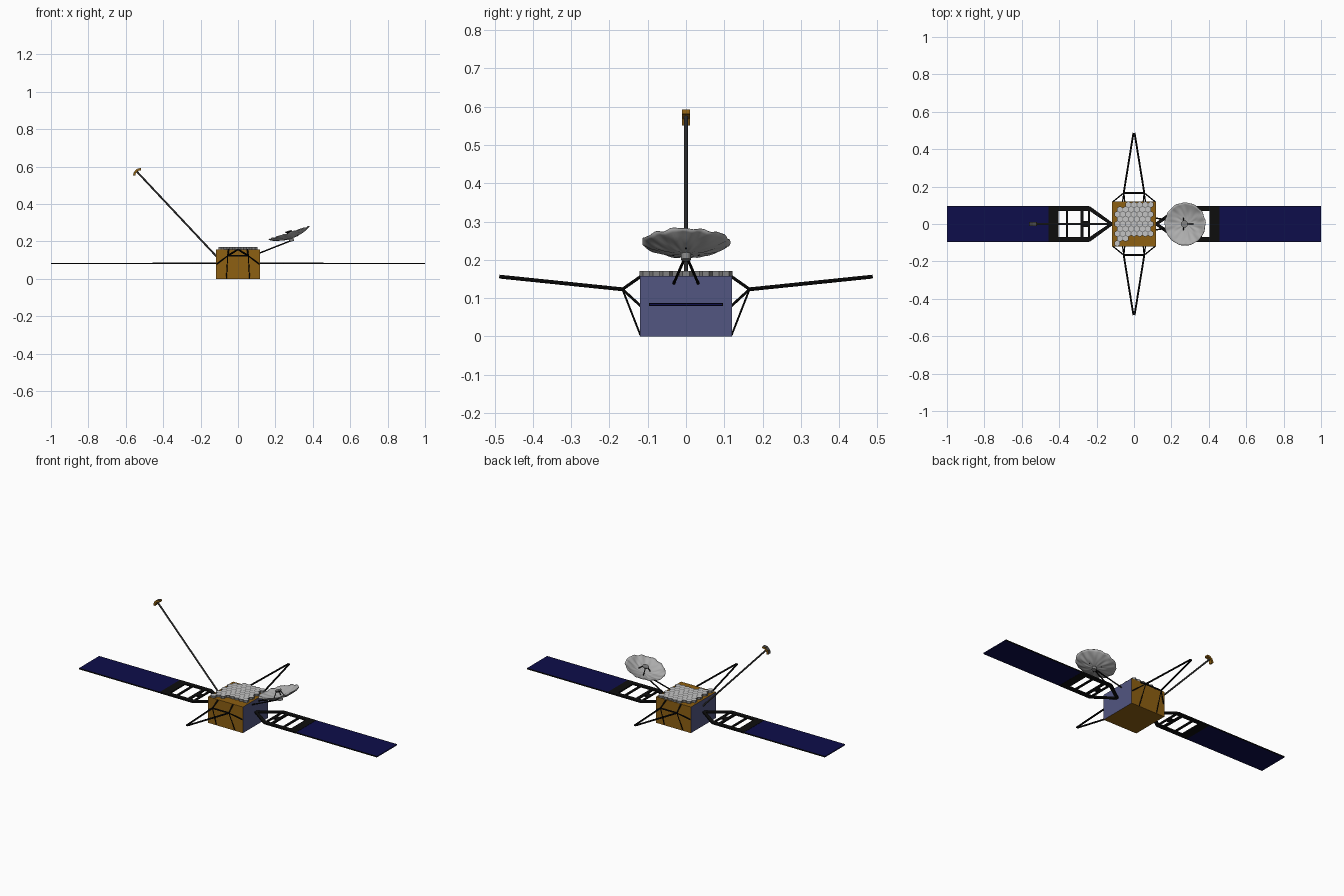
import bpy, bmesh, math
from mathutils import Vector, Matrix

if "Cube" in bpy.data.objects:
    bpy.data.objects.remove(bpy.data.objects["Cube"])


def mat(name, r, g, b):
    m = bpy.data.materials.new(name)
    m.diffuse_color = (r, g, b, 1)
    m.use_nodes = True
    m.node_tree.nodes["Principled BSDF"].inputs["Base Color"].default_value = m.diffuse_color
    return m


GOLD = mat("gold foil", 0.27, 0.115, 0.006)
BLUE = mat("slate blue", 0.085, 0.092, 0.22)
NAVY = mat("solar navy", 0.004, 0.004, 0.07)
BLACK = mat("black", 0.004, 0.004, 0.004)
SILVER = mat("silver", 0.42, 0.42, 0.42)
GREY = mat("cell rim grey", 0.22, 0.22, 0.22)
PALE = mat("cell pale grey", 0.55, 0.55, 0.55)
DARK = mat("dark grey", 0.07, 0.07, 0.07)


def finish(name, bm, *mats):
    bmesh.ops.recalc_face_normals(bm, faces=bm.faces)
    me = bpy.data.meshes.new(name)
    bm.to_mesh(me)
    bm.free()
    for m in mats:
        me.materials.append(m)
    ob = bpy.data.objects.new(name, me)
    bpy.context.collection.objects.link(ob)
    return ob


def add_box(bm, lo, hi):
    lo, hi = Vector(lo), Vector(hi)
    m = Matrix.Translation((lo + hi) / 2) @ Matrix.Diagonal((*(hi - lo), 1))
    return bmesh.ops.create_cube(bm, size=1, matrix=m)["verts"]


def add_rod(bm, a, b, r, sides=8, r2=None):
    a, b = Vector(a), Vector(b)
    d = b - a
    m = Matrix.Translation((a + b) / 2) @ d.to_track_quat('Z', 'Y').to_matrix().to_4x4()
    return bmesh.ops.create_cone(bm, cap_ends=True, segments=sides, radius1=r,
                                 radius2=r if r2 is None else r2,
                                 depth=d.length, matrix=m)["verts"]


# Body: gold with slate blue ends
bm = bmesh.new()
add_box(bm, (-0.117, -0.12, 0), (0.117, 0.12, 0.158))
bm.normal_update()
for f in bm.faces:
    f.material_index = 1 if abs(f.normal.x) > 0.9 else 0
finish("body", bm, GOLD, BLUE)

# Honeycomb cells on the roof, two corners left bare
bm = bmesh.new()
pitch = 0.03
row_h = pitch * math.sqrt(3) / 2
rad = pitch / math.sqrt(3)
for j in range(-4, 5):
    for i in range(-4, 5):
        x = (i + 0.5 * (j % 2)) * pitch
        y = j * row_h
        if abs(x) > 0.1 or (y - x > 0.155) or (y < -0.06 and x - y > 0.035):
            continue
        ring = [(x + rad * math.sin(k * math.pi / 3), y + rad * math.cos(k * math.pi / 3))
                for k in range(6)]
        low = [bm.verts.new((*p, 0.157)) for p in ring]
        top = [bm.verts.new((*p, 0.171)) for p in ring]
        cap = [bm.verts.new((x + (p[0] - x) * 0.84, y + (p[1] - y) * 0.84, 0.171)) for p in ring]
        for k in range(6):
            n = (k + 1) % 6
            bm.faces.new((low[k], low[n], top[n], top[k]))
            bm.faces.new((top[k], top[n], cap[n], cap[k]))
        bm.faces.new(cap).material_index = 1
finish("honeycomb_cells", bm, GREY, PALE)

# Solar wings
Z = 0.083
for s, side in ((1, "right"), (-1, "left")):
    bm = bmesh.new()
    add_box(bm, (0.45, -0.094, Z - 0.003), (1.0, 0.094, Z + 0.003))
    bmesh.ops.scale(bm, vec=(s, 1, 1), verts=bm.verts)
    finish(side + "_solar_panel", bm, NAVY)

    # open black frame between wing and body
    bm = bmesh.new()
    lo, hi = Z - 0.004, Z + 0.004
    for x0, x1 in ((0.405, 0.457), (0.352, 0.364), (0.27, 0.287), (0.236, 0.247)):
        add_box(bm, (x0, -0.08, lo), (x1, 0.08, hi))
    add_box(bm, (0.24, -0.017, lo), (0.285, 0.017, hi))
    for t in (1, -1):
        for outline in (((0.236, 0.07), (0.457, 0.07), (0.457, 0.097), (0.243, 0.097), (0.236, 0.092)),
                        ((0.117, 0.008), (0.117, -0.003), (0.13, -0.003),
                         (0.245, 0.075), (0.245, 0.097), (0.232, 0.092))):
            f = bm.faces.new([bm.verts.new((x, y * t, lo)) for x, y in outline])
            ext = bmesh.ops.extrude_face_region(bm, geom=[f])["geom"]
            bmesh.ops.translate(bm, vec=(0, 0, hi - lo),
                                verts=[v for v in ext if isinstance(v, bmesh.types.BMVert)])
        # thin dark border along the panel
        add_box(bm, (0.45, t * 0.0955 - 0.0015, Z - 0.0033), (1.0, t * 0.0955 + 0.0015, Z + 0.0033))
    bmesh.ops.scale(bm, vec=(s, 1, 1), verts=bm.verts)
    finish(side + "_wing_frame", bm, BLACK)

# Front and back V booms with their struts
for t, side in ((-1, "front"), (1, "back")):
    bm = bmesh.new()
    knee_y, knee_z = 0.166 * t, 0.123
    add_rod(bm, (-0.055, knee_y, knee_z), (0.055, knee_y, knee_z), 0.0045)
    for s in (1, -1):
        knee = (0.055 * s, knee_y, knee_z)
        add_rod(bm, knee, (0.003 * s, 0.487 * t, 0.156), 0.005)
        add_rod(bm, knee, (0.05 * s, 0.119 * t, 0.156), 0.004)
        add_rod(bm, knee, (0.113 * s, 0.119 * t, 0.08), 0.0035)
        add_rod(bm, knee, (0.062 * s, 0.119 * t, 0.003), 0.0025)
    finish(side + "_boom", bm, BLACK)

# Instrument mast, leaning out over the left wing
foot, tip = Vector((-0.113, 0, 0.118)), Vector((-0.542, 0, 0.575))
bm = bmesh.new()
add_rod(bm, foot, tip, 0.005, 10)
finish("mast", bm, DARK)

# Arched sensor head at the mast tip
bm = bmesh.new()
axis = (tip - foot).normalized()
frame = Matrix.Translation(tip) @ axis.to_track_quat('Z', 'Y').to_matrix().to_4x4()
for ang, y, z in ((0, 0, 0.003), (32, -0.017, -0.002), (-32, 0.017, -0.002)):
    vs = add_box(bm, (-0.011, -0.0095, -0.006), (0.011, 0.0095, 0.006))
    m = frame @ Matrix.Translation((0, y, z)) @ Matrix.Rotation(math.radians(ang), 4, 'X')
    bmesh.ops.transform(bm, matrix=m, verts=vs)
bm.normal_update()
for f in bm.faces:
    f.material_index = 1 if f.normal.dot(axis) > 0.7 else 0
finish("sensor_head", bm, GOLD, DARK)

# Dish: crumpled foil bowl, tilted toward the body
R, DEPTH, RINGS, SEG = 0.115, 0.032, 10, 72
tilt = Matrix.Translation((0.283, 0, 0.215)) @ Matrix.Rotation(math.radians(-18), 4, 'Y')
bm = bmesh.new()
centre = bm.verts.new((0, 0, 0))
prev = None
for i in range(1, RINGS + 1):
    u = i / RINGS
    ring = []
    for k in range(SEG):
        a = 2 * math.pi * k / SEG
        fold = (math.sin(11 * a + 4 * u) + 0.7 * math.sin(17 * a - 6 * u + 1)
                + 0.6 * math.sin(5 * a + 9 * u)) * 0.0022 * u
        r = R * u * (1 + 0.012 * u * math.sin(13 * a))
        ring.append(bm.verts.new((r * math.cos(a), r * math.sin(a), DEPTH * u * u + fold)))
    for k in range(SEG):
        n = (k + 1) % SEG
        if prev:
            bm.faces.new((prev[k], ring[k], ring[n], prev[n]))
        else:
            bm.faces.new((centre, ring[k], ring[n]))
    prev = ring
dish = finish("dish", bm, SILVER)
dish.matrix_world = tilt
for p in dish.data.polygons:
    p.use_smooth = True
mod = dish.modifiers.new("thickness", 'SOLIDIFY')
mod.thickness = 0.002

# Feed on a tripod in the dish
bm = bmesh.new()
for k in range(3):
    a = 2 * math.pi * k / 3
    c, s = math.cos(a), math.sin(a)
    add_rod(bm, (0.04 * c, 0.04 * s, 0.002), (0.012 * c, 0.012 * s, 0.04), 0.0025)
add_rod(bm, (0, 0, 0.033), (0, 0, 0.041), 0.012, 16, 0.019)
finish("feed_tripod", bm, BLACK).matrix_world = tilt
bm = bmesh.new()
add_rod(bm, (0, 0, 0.041), (0, 0, 0.044), 0.019, 16)
finish("feed_cap", bm, GREY).matrix_world = tilt

# Dish hub and support struts
bm = bmesh.new()
add_rod(bm, (0, 0, -0.016), (0, 0, 0.002), 0.013, 16)
finish("dish_hub", bm, GREY).matrix_world = tilt
bm = bmesh.new()
for s in (1, -1):
    add_rod(bm, (0.115, 0.032 * s, 0.138), (0.285, 0.003 * s, 0.205), 0.0038)
finish("dish_struts", bm, BLACK)
